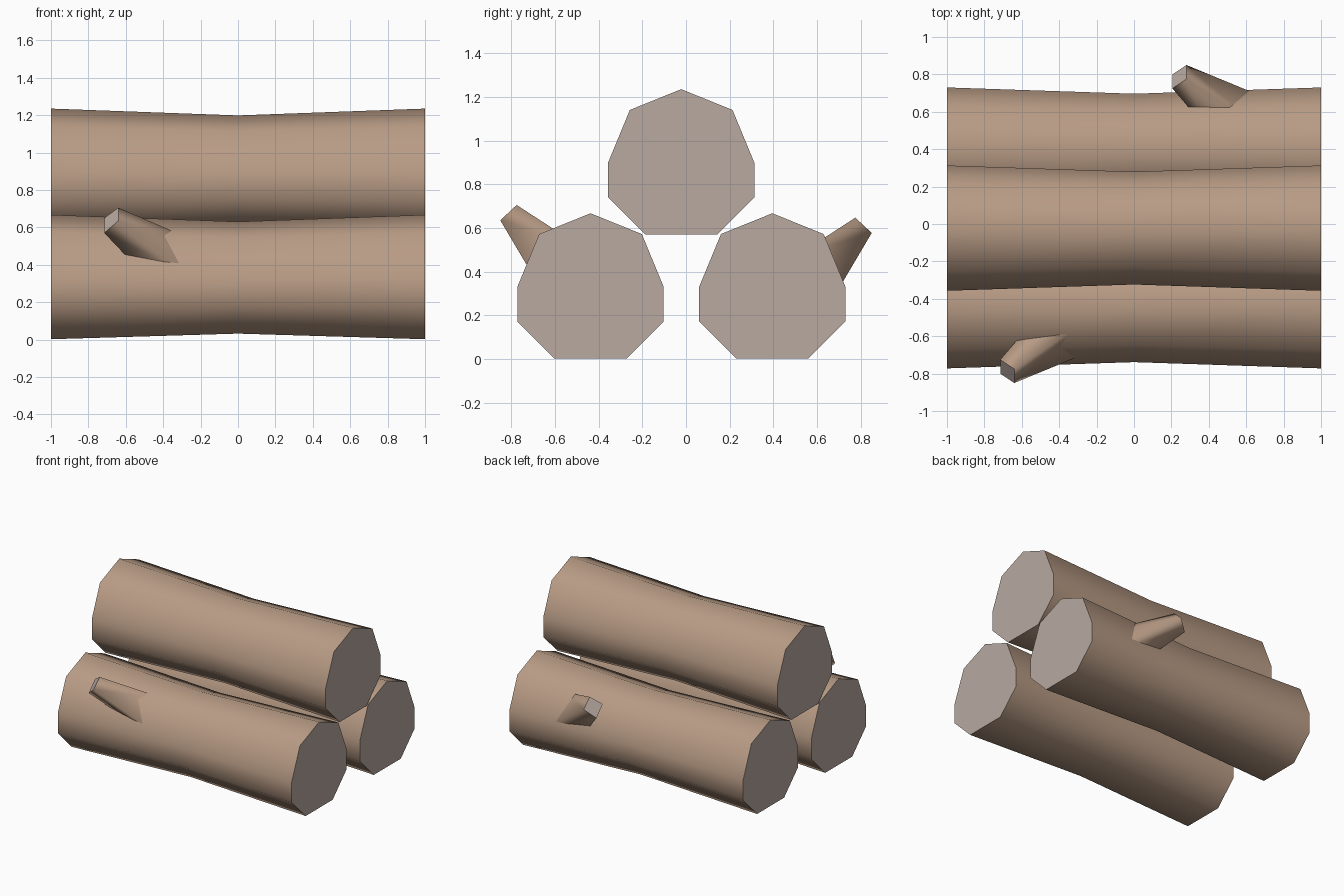
import bpy, bmesh
from mathutils import Vector

cube = bpy.data.objects.get("Cube")
if cube:
    bpy.data.objects.remove(cube, do_unlink=True)


def material(name, rgb):
    m = bpy.data.materials.new(name)
    m.use_nodes = True
    color = (*rgb, 1)
    m.diffuse_color = color
    bsdf = next(n for n in m.node_tree.nodes if n.type == "BSDF_PRINCIPLED")
    bsdf.inputs["Base Color"].default_value = color
    bsdf.inputs["Roughness"].default_value = 0.9
    return m


bark = material("bark", (0.48, 0.33, 0.235))
cut_wood = material("cut wood", (0.48, 0.40, 0.355))


def loft(name, rings):
    """Skin rings of points with smooth bark sides and flat cut ends."""
    bm = bmesh.new()
    loops = [[bm.verts.new(p) for p in ring] for ring in rings]
    n = len(loops[0])
    for a, b in zip(loops, loops[1:]):
        for i in range(n):
            j = (i + 1) % n
            bm.faces.new((a[i], a[j], b[j], b[i])).smooth = True
    for end in (loops[0], loops[-1]):
        cap = bm.faces.new(end)
        cap.material_index = 1
        for e in cap.edges:
            e.smooth = False
    bmesh.ops.recalc_face_normals(bm, faces=bm.faces)
    mesh = bpy.data.meshes.new(name)
    bm.to_mesh(mesh)
    bm.free()
    mesh.materials.append(bark)
    mesh.materials.append(cut_wood)
    obj = bpy.data.objects.new(name, mesh)
    bpy.context.collection.objects.link(obj)
    return obj


# Nine-sided log section (y, z), half of it mirrored
half = [(0.235, 0.27), (0.335, 0.028), (0.335, -0.13), (0.165, -0.30)]
section = [(0, 0.365)] + half + [(-y, z) for y, z in reversed(half)]

# Logs, slightly waisted in the middle
for name, cy, cz in (("front_log", -0.437, 0.302),
                     ("back_log", 0.395, 0.302),
                     ("top_log", -0.022, 0.87)):
    loft(name, [[(x, cy + y * s, cz + z * s) for y, z in section]
                for x, s in ((-1, 1), (0, 0.9), (1, 1))])

# Branch stub: cut tip corners, and how each edge runs into the log
tip = [Vector(p) for p in ((-0.64, -0.775, 0.705), (-0.64, -0.85, 0.635),
                           (-0.715, -0.80, 0.57), (-0.715, -0.725, 0.65))]
run = [Vector(p) for p in ((0.28, 0.185, -0.12), (0.315, 0.13, -0.22),
                           (0.11, 0.093, -0.115), (0.09, 0.105, -0.075))]
reach = (1.4, 1.5, 2, 2)
base = [t + r * k for t, r, k in zip(tip, run, reach)]
loft("front_branch_stub", [base, tip])

# Back stub: mirrored front to back and shifted along the log
loft("back_branch_stub", [[(p.x + 0.92, -p.y, p.z - 0.058) for p in ring]
                          for ring in (base, tip)])
